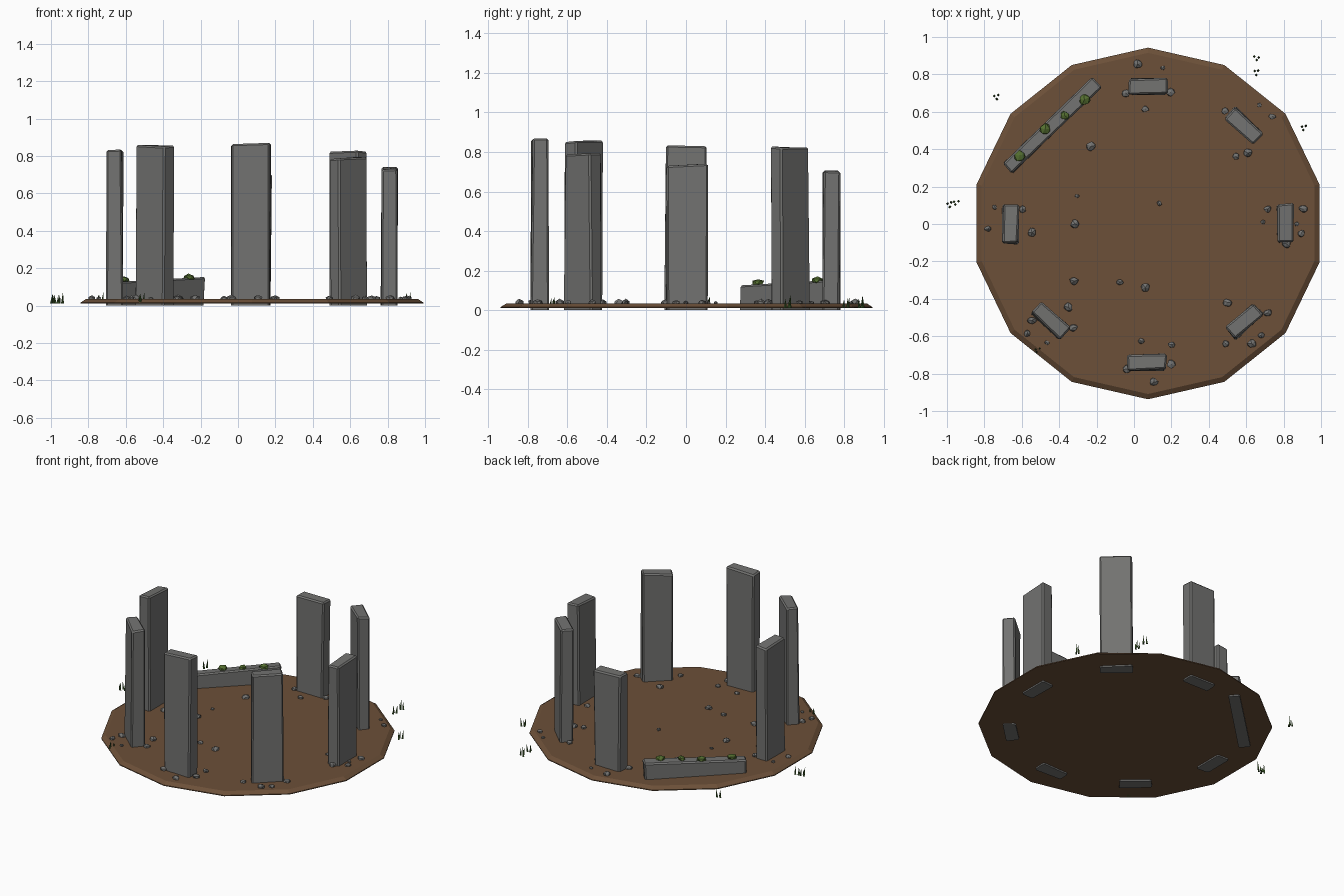
import bpy, bmesh, math, random
from mathutils import Vector, Matrix

if "Cube" in bpy.data.objects:
    bpy.data.objects.remove(bpy.data.objects["Cube"])

random.seed(4)
CX = 0.075  # centre of the stone ring


def material(name, rgb):
    m = bpy.data.materials.new(name)
    m.diffuse_color = (*rgb, 1)
    m.use_nodes = True
    m.node_tree.nodes["Principled BSDF"].inputs["Base Color"].default_value = m.diffuse_color
    return m


STONE = material("stone", (0.17, 0.17, 0.165))
EARTH = material("earth", (0.15, 0.08, 0.04))
MOSS = material("moss", (0.09, 0.16, 0.03))
GRASS = material("grass", (0.05, 0.11, 0.025))


def finish(bm, name, mat, loc=(0, 0, 0), yaw=0):
    bmesh.ops.recalc_face_normals(bm, faces=bm.faces)
    me = bpy.data.meshes.new(name)
    bm.to_mesh(me)
    bm.free()
    me.materials.append(mat)
    ob = bpy.data.objects.new(name, me)
    ob.location = loc
    ob.rotation_euler.z = math.radians(yaw)
    bpy.context.collection.objects.link(ob)
    return ob


def jitter(a):
    return random.uniform(-a, a)


def slab(name, x, y, yaw, w, d, h_left, h_right, wobble=0.006):
    # rough-hewn block, base on z = 0, sloping top, chipped edges
    bm = bmesh.new()
    bmesh.ops.create_cube(bm, size=1)
    for v in bm.verts:
        top = v.co.z > 0
        h = (h_left if v.co.x < 0 else h_right) + jitter(wobble)
        v.co = (v.co.x * w + jitter(wobble), v.co.y * d + jitter(wobble), h if top else 0)
    edges = [e for e in bm.edges if max(v.co.z for v in e.verts) > 0.05]
    bmesh.ops.bevel(bm, geom=edges, offset=0.009, segments=1, affect='EDGES')
    return finish(bm, name, STONE, (x, y, 0), yaw)


def lump(bm, x, y, z, rx, ry, rz):
    # irregular faceted pebble
    new = bmesh.ops.create_icosphere(bm, subdivisions=1, radius=1)["verts"]
    turn = Matrix.Rotation(random.uniform(0, 6.28), 3, 'Z')
    for v in new:
        p = turn @ (v.co * random.uniform(0.8, 1.15))
        v.co = (x + p.x * rx, y + p.y * ry, z + p.z * rz)


# earth disc: 14 sides, sloped rim, fan top
bm = bmesh.new()
N = 14
rings = []
for r, z in ((0.94, 0.01), (0.94, 0.016), (0.912, 0.034)):
    rings.append([bm.verts.new((r * math.sin(2 * math.pi * i / N),
                                r * math.cos(2 * math.pi * i / N), z)) for i in range(N)])
low = bm.verts.new((0, 0, 0.01))
mid = bm.verts.new((0, 0, 0.032))
for i in range(N):
    j = (i + 1) % N
    for a, b in zip(rings, rings[1:]):
        bm.faces.new((a[i], a[j], b[j], b[i]))
    bm.faces.new((rings[-1][i], rings[-1][j], mid))
    bm.faces.new((rings[0][j], rings[0][i], low))
finish(bm, "earth_disc", EARTH, (CX, 0.003, 0))

# seven standing stones: x, y, yaw, height at each end
for i, (x, y, yaw, a, b) in enumerate((
        (0.075, 0.735, 0, 0.71, 0.70),
        (0.59, 0.525, -42, 0.82, 0.825),
        (0.808, 0.005, 90, 0.73, 0.74),
        (0.588, -0.52, 42, 0.785, 0.79),
        (0.07, -0.738, 0, 0.865, 0.87),
        (-0.445, -0.515, -43, 0.86, 0.855),
        (-0.66, -0.003, 90, 0.83, 0.825))):
    slab(f"standing_stone_{i + 1}", x, y, yaw, 0.205, 0.085, a, b)

# fallen stone and the moss on it
slab("fallen_stone", -0.44, 0.525, 43.5, 0.665, 0.075, 0.13, 0.15)
bm = bmesh.new()
for x, y, r in ((-0.61, 0.365, 0.034), (-0.475, 0.505, 0.034),
                (-0.37, 0.58, 0.026), (-0.265, 0.665, 0.034)):
    lump(bm, x, y, 0.145 + 0.03 * (x + 0.44), r, r, 0.02)
finish(bm, "moss", MOSS)

# scattered rocks: groups of (x, y) by size
rocks = {
    0.026: ((0.02, 0.855), (-0.045, 0.70), (0.195, 0.705), (-0.23, 0.415), (-0.315, 0.0),
            (-0.545, -0.045), (0.06, -0.34), (-0.325, -0.555), (-0.035, -0.775),
            (0.20, -0.75), (0.105, -0.845), (0.50, -0.42), (0.63, -0.64),
            (0.815, -0.105), (0.905, 0.08), (0.61, 0.38), (-0.35, -0.445),
            (-0.32, -0.305), (-0.545, -0.515), (0.715, -0.475)),
    0.021: ((0.06, 0.615), (-0.595, 0.08), (-0.78, -0.025), (-0.075, -0.31), (0.20, -0.645),
            (0.04, -0.625), (0.895, -0.05), (0.715, 0.08), (0.485, 0.605),
            (0.74, 0.575), (0.545, 0.36), (-0.57, -0.585), (0.68, -0.595), (0.49, -0.64)),
    0.014: ((0.155, 0.835), (-0.305, 0.15), (-0.745, 0.09), (0.69, 0.01), (0.135, 0.11),
            (0.67, 0.635), (-0.465, -0.635), (0.87, 0.0)),
}
bm = bmesh.new()
for r, spots in rocks.items():
    for x, y in spots:
        lump(bm, x, y, 0.037, r, r * random.uniform(0.8, 1.1), r * 0.75)
finish(bm, "scattered_rocks", STONE)

# grass tufts: three thin pyramid blades each
bm = bmesh.new()
for x, y in ((-0.735, 0.68), (-0.985, 0.105), (-0.95, 0.115), (0.655, 0.89),
             (0.655, 0.81), (0.91, 0.515), (-0.515, -0.675)):
    for k in range(3):
        t = 2.1 * k + random.random()
        h = random.uniform(0.045, 0.07)
        new = bmesh.ops.create_cone(bm, cap_ends=True, segments=4, radius1=0.008,
                                    radius2=0, depth=h)["verts"]
        lean = Vector((jitter(0.008), jitter(0.008), 0))
        for v in new:
            up = v.co.z / h + 0.5
            v.co += Vector((x + 0.013 * math.cos(t), y + 0.013 * math.sin(t),
                            0.01 + h / 2)) + lean * up
finish(bm, "grass_tufts", GRASS)
